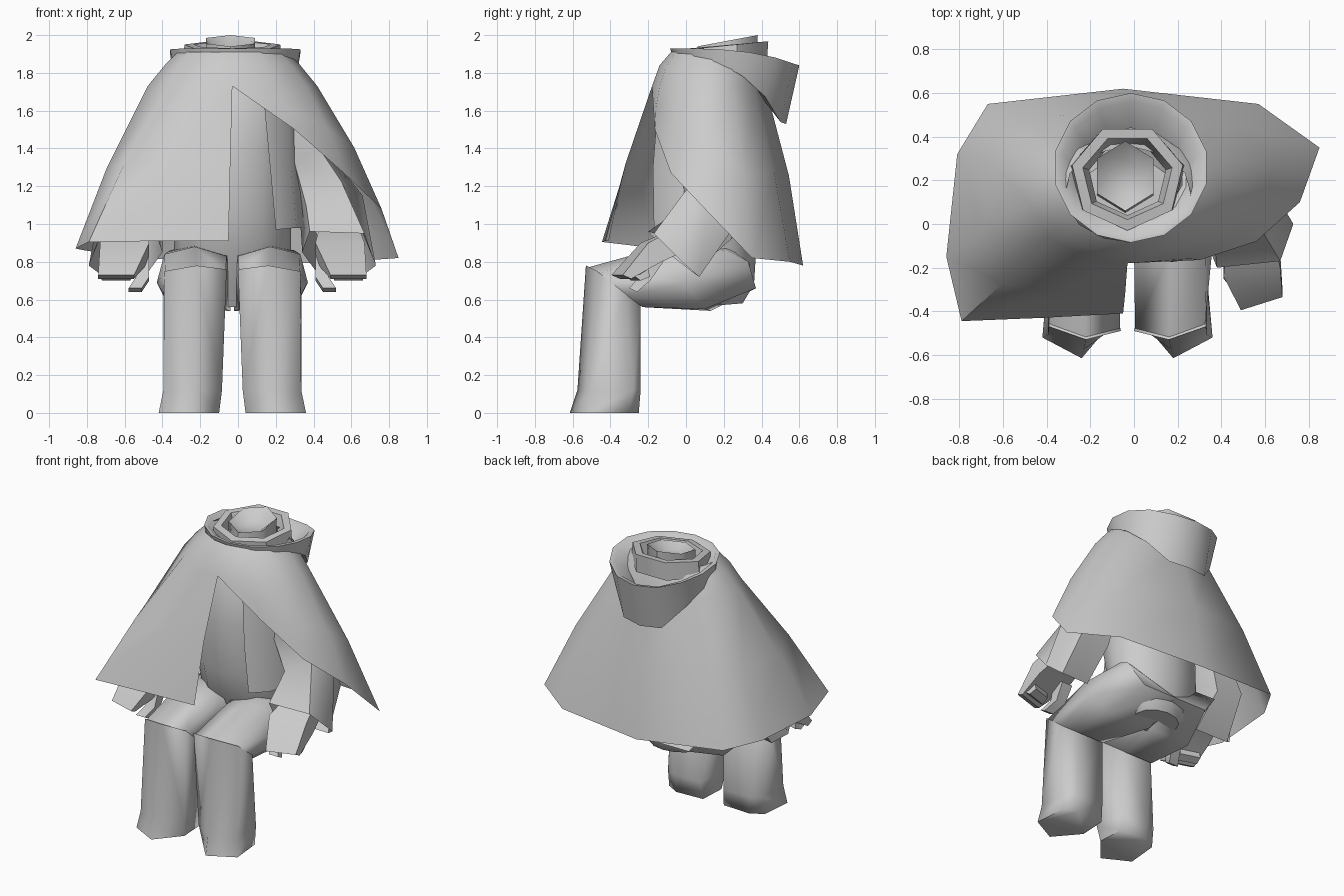
import bpy, bmesh, math
from mathutils import Vector

if "Cube" in bpy.data.objects:
    bpy.data.objects.remove(bpy.data.objects["Cube"])

AXIS = -0.03  # the figure's own centre line


def loft(name, rings, closed=True, cap0=False, cap1=False, mirror=False, angle=40):
    """Skin a list of equal-length point rings into one object."""
    bm = bmesh.new()
    off = Vector((-AXIS, 0, 0)) if mirror else Vector((0, 0, 0))
    rows = [[bm.verts.new(Vector(p) + off) for p in r] for r in rings]
    n = len(rows[0])
    for a, b in zip(rows, rows[1:]):
        for i in range(n if closed else n - 1):
            j = (i + 1) % n
            bm.faces.new((a[i], a[j], b[j], b[i]))
    if cap0:
        bm.faces.new(rows[0][::-1])
    if cap1:
        bm.faces.new(rows[-1])
    bmesh.ops.remove_doubles(bm, verts=bm.verts, dist=0.0005)
    bmesh.ops.recalc_face_normals(bm, faces=bm.faces)
    me = bpy.data.meshes.new(name)
    bm.to_mesh(me)
    bm.free()
    me.shade_smooth()
    me.set_sharp_from_angle(angle=math.radians(angle))
    ob = bpy.data.objects.new(name, me)
    bpy.context.collection.objects.link(ob)
    if mirror:
        ob.location.x = AXIS
        ob.modifiers.new("mirror", 'MIRROR')
    return ob


def oval(y0, y1, rx, z0, z1, n=12, power=1.0, cx=AXIS, turn=0.0):
    """Oval spanning y0..y1 whose height runs from z0 (front) to z1 (back)."""
    pts = []
    for i in range(n):
        a = math.radians(-90 - 360 * (i + turn) / n)
        b = (1 + math.sin(a)) / 2
        pts.append((cx + rx * math.cos(a), y0 + (y1 - y0) * b, z0 + (z1 - z0) * b ** power))
    return pts


# Cloak: collar and shoulder ovals swept out to an uneven hem, split at the front
hem = [(-.05, -.41, .91), (-.42, -.43, .91), (-.79, -.445, .905), (-.86, -.15, .87),
       (-.81, .32, .86), (-.67, .55, .84), (-.05, .62, .78), (.57, .55, .80),
       (.85, .35, .82), (.76, .10, 1.08), (.56, -.08, 1.27), (.30, -.165, 1.50),
       (-.03, -.18, 1.73)]
angles = [-90, -112, -140, -175, -205, -232, -270, -308, -335, -360, -390, -420, -450]


def around(cy, rx, ry, z):
    return [(AXIS + rx * math.cos(math.radians(a)), cy + ry * math.sin(math.radians(a)), z)
            for a in angles]


neck_row = around(.14, .29, .22, 1.91)
upper_row = around(.13, .36, .27, 1.84)
shoulder = around(.12, .45, .30, 1.73)
mid = []
for s, h in zip(shoulder, hem):
    m = Vector(s).lerp(Vector(h), .5)
    bulge = .025 * min(1, (s[2] - h[2]) / .6)
    out = Vector((m.x - AXIS, m.y - .12, 0))
    mid.append(m + (out.normalized() * bulge if out.length else out))
loft("cloak", [neck_row, upper_row, shoulder, mid, hem], closed=False, angle=60)

# Hood folded down behind the neck: a sloping band with a broad flat back
def hood_row(y0, y1, rx, z0, z1, power):
    pts = oval(y0, y1, rx, z0, z1, 14, power, cx=-.015)
    flat = pts[7][2]
    return [(x, y, flat + .01 if i in (6, 8) else z) for i, (x, y, z) in enumerate(pts)]


loft("lowered_hood", [
    hood_row(.02, .42, .24, 1.88, 1.66, 2.5),
    hood_row(-.07, .53, .335, 1.89, 1.53, 2.5),
    hood_row(-.085, .60, .355, 1.93, 1.84, 3),
    hood_row(-.065, .56, .325, 1.93, 1.83, 3),
    hood_row(.0, .44, .26, 1.88, 1.74, 2)], angle=50)

# Inner collar, drawn to a point at the front
loft("inner_collar", [
    oval(-.02, .45, .27, 1.84, 1.84, 7),
    oval(-.03, .46, .26, 1.92, 1.97, 7),
    oval(.02, .41, .21, 1.93, 1.965, 7),
    oval(.04, .38, .18, 1.86, 1.87, 7)], angle=50)

# Hollow neck stump
loft("neck", [
    oval(.05, .37, .15, 1.80, 1.80, 6, cx=-.04),
    oval(.06, .38, .15, 1.94, 2.00, 6, cx=-.04),
    oval(.13, .30, .08, 1.91, 1.93, 6, cx=-.04)], cap0=True, cap1=True, angle=60)

# Small clasp at the throat
bpy.ops.mesh.primitive_torus_add(location=(-.08, -.13, 1.80), rotation=(math.radians(60), 0, 0),
                                 major_radius=.02, minor_radius=.005,
                                 major_segments=8, minor_segments=4)
bpy.context.object.name = "clasp"

# Torso, with the pelvis tapering down between the thighs
loft("torso", [
    oval(.06, .30, .16, .56, .58),
    oval(.0, .36, .27, .68, .68),
    oval(-.09, .37, .31, .85, .84),
    oval(-.15, .38, .31, 1.05, 1.05),
    oval(-.16, .37, .31, 1.40, 1.40),
    oval(-.12, .36, .33, 1.65, 1.65),
    oval(-.02, .30, .22, 1.83, 1.83)], cap0=True, cap1=True)

# Open coat fronts lying over the torso
loft("coat_front", [
    [(.14, -.15, 1.62), (.26, -.09, 1.62), (.31, .05, 1.60)],
    [(.17, -.175, 1.30), (.28, -.10, 1.30), (.33, .06, 1.30)],
    [(.20, -.17, .97), (.31, -.09, .98), (.35, .08, .98)]], closed=False, mirror=True, angle=70)

# Legs: lower leg with pointed foot, then thigh
knee = [(0, -.49, .76), (.16, -.53, .78), (.33, -.47, .75),
        (.335, -.32, .63), (.28, -.24, .57), (.06, -.24, .57)]
loft("lower_leg", [
    [(.04, -.45, 0), (.18, -.615, 0), (.36, -.52, 0), (.34, -.30, 0), (.25, -.25, 0), (.05, -.26, 0)],
    [(.025, -.47, .12), (.17, -.575, .12), (.335, -.51, .12), (.335, -.28, .12),
     (.26, -.24, .12), (.06, -.24, .12)],
    knee], cap0=True, cap1=True, mirror=True, angle=85)
loft("thigh", [
    [(x * .97 + .005, y + .01, z - .01) for x, y, z in knee],
    [(0, -.10, .83), (.17, -.12, .88), (.33, -.10, .84), (.37, 0, .69), (.30, .10, .55), (-.02, .13, .54)],
    [(-.03, .20, .86), (.17, .20, .89), (.30, .22, .86), (.33, .33, .80), (.22, .37, .66), (-.03, .37, .66)]],
    cap0=True, cap1=True, mirror=True, angle=85)

# Wide sleeves, pinched at the elbow and open at the cuff
loft("sleeve", [
    [(.22, 0, 1.60), (.34, .02, 1.65), (.37, .12, 1.65), (.34, .24, 1.62), (.24, .24, 1.58), (.20, .12, 1.55)],
    [(.30, -.03, 1.32), (.43, .0, 1.40), (.48, .12, 1.38), (.45, .26, 1.28), (.34, .26, 1.24), (.28, .12, 1.28)],
    [(.36, .0, 1.10), (.55, .03, 1.22), (.66, .12, 1.15), (.62, .25, .98), (.42, .25, .93), (.33, .12, 1.0)],
    [(.38, -.20, .96), (.67, -.17, .95), (.73, .0, .78), (.65, .07, .72), (.42, .04, .74), (.34, -.10, .85)]],
    cap0=True, mirror=True, angle=50)


# Hands: flat mitten, curled fingers and thumb
def slab(xa, xb, top, bottom, skew=0):
    (ty, tz), (by, bz) = top, bottom
    return [(xa, ty, tz), (xb, ty + skew, tz), (xb, by + skew, bz), (xa, by, bz)]


loft("hand", [
    slab(.43, .64, (-.05, .98), (.0, .86)),
    slab(.41, .67, (-.24, .90), (-.17, .80), .04),
    slab(.49, .68, (-.395, .73), (-.35, .71), .06)], cap0=True, cap1=True, mirror=True, angle=45)
loft("curled_fingers", [
    slab(.50, .67, (-.37, .74), (-.33, .73), .05),
    slab(.51, .66, (-.30, .73), (-.29, .70), .05),
    slab(.52, .65, (-.24, .76), (-.23, .72), .04)], cap0=True, cap1=True, mirror=True, angle=45)
loft("thumb", [
    slab(.41, .49, (-.20, .84), (-.12, .80)),
    slab(.41, .48, (-.25, .72), (-.19, .70)),
    slab(.45, .52, (-.30, .66), (-.26, .64))], cap0=True, cap1=True, mirror=True, angle=45)
